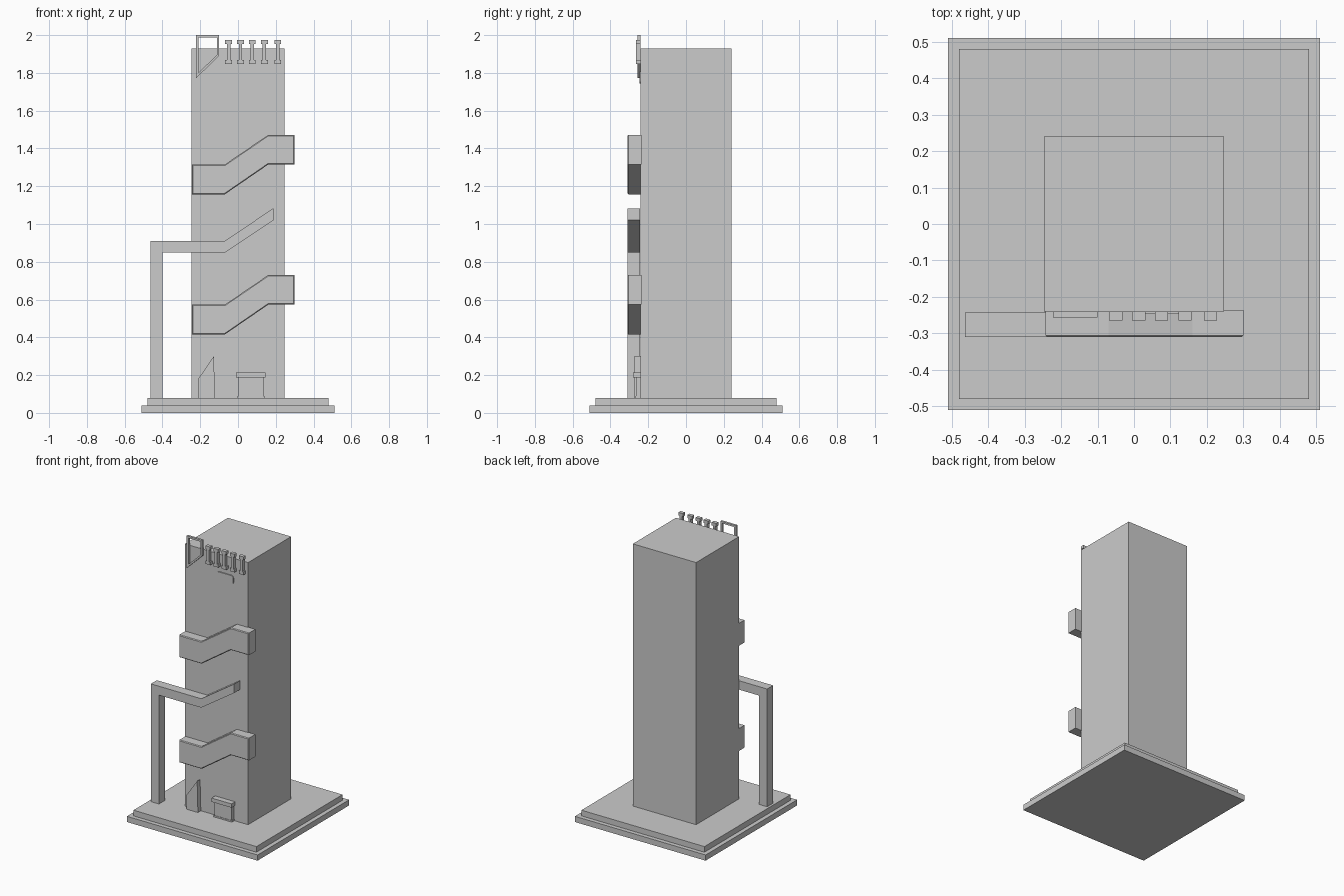
import bpy, bmesh

if "Cube" in bpy.data.objects:
    bpy.data.objects.remove(bpy.data.objects["Cube"])


def finish(name, bm):
    bmesh.ops.recalc_face_normals(bm, faces=bm.faces)
    me = bpy.data.meshes.new(name)
    bm.to_mesh(me)
    bm.free()
    ob = bpy.data.objects.new(name, me)
    bpy.context.collection.objects.link(ob)
    return ob


def box(name, x0, x1, y0, y1, z0, z1):
    return prism(name, [(x0, z0), (x1, z0), (x1, z1), (x0, z1)], y0, y1)


def prism(name, pts, y0, y1, chamfer=0.0):
    """Extrude an XZ profile from y0 (front) to y1, optional chamfered front rim."""
    bm = bmesh.new()
    face = bm.faces.new([bm.verts.new((x, y1, z)) for x, z in pts])
    geo = bmesh.ops.extrude_face_region(bm, geom=[face], use_keep_orig=True)["geom"]
    front = [g for g in geo if isinstance(g, bmesh.types.BMVert)]
    bmesh.ops.translate(bm, verts=front, vec=(0, y0 - y1, 0))
    if chamfer:
        rim = [e for e in bm.edges if all(v in front for v in e.verts)]
        bmesh.ops.bevel(bm, geom=rim, offset=chamfer, segments=1, affect='EDGES')
    return finish(name, bm)


def frame(name, outer, inner, y0, y1):
    """Closed frame between two matching XZ outlines."""
    bm = bmesh.new()
    rings = [[bm.verts.new((x, y, z)) for x, z in pts]
             for pts, y in ((outer, y0), (outer, y1), (inner, y1), (inner, y0))]
    n = len(outer)
    for k in range(4):
        a, b = rings[k], rings[(k + 1) % 4]
        for i in range(n):
            j = (i + 1) % n
            bm.faces.new((a[i], a[j], b[j], b[i]))
    return finish(name, bm)


# Stepped base and tower shaft
box("base_lower", -0.51, 0.51, -0.51, 0.51, 0.0, 0.04)
box("base_upper", -0.48, 0.48, -0.48, 0.48, 0.04, 0.08)
box("tower", -0.247, 0.247, -0.24, 0.24, 0.08, 1.93)

# Two cranked bands wrapping across the front
band = [(-0.243, 0.415), (-0.07, 0.415), (0.16, 0.573), (0.30, 0.573),
        (0.30, 0.73), (0.16, 0.73), (-0.07, 0.573), (-0.243, 0.573)]
for i in range(2):
    prism(f"band_{i + 1}", [(x, z + 0.742 * i) for x, z in band], -0.31, -0.235, 0.005)

# Standing post that bends over and climbs the front
prism("bent_post", [(-0.463, 0.08), (-0.40, 0.08), (-0.40, 0.848), (-0.07, 0.848),
                    (0.187, 1.02), (0.187, 1.083), (-0.07, 0.911), (-0.463, 0.911)],
      -0.31, -0.243)

# Slanted fin and small counter at the foot
prism("slanted_fin", [(-0.212, 0.08), (-0.122, 0.08), (-0.128, 0.30), (-0.212, 0.178)],
      -0.273, -0.24)
box("counter_body", 0.002, 0.135, -0.265, -0.24, 0.09, 0.188)
box("counter_foot", -0.002, 0.139, -0.268, -0.24, 0.078, 0.09)
box("counter_top", -0.01, 0.145, -0.28, -0.24, 0.188, 0.215)

# Open frame at the top left
frame("top_frame",
      [(-0.222, 1.772), (-0.10, 1.89), (-0.10, 2.0), (-0.222, 2.0)],
      [(-0.208, 1.802), (-0.112, 1.895), (-0.112, 1.987), (-0.208, 1.987)],
      -0.256, -0.24)

# Row of small columns with cap and foot, each one profile
half = [(0.018, 1.846), (0.018, 1.867), (0.009, 1.867),
        (0.009, 1.952), (0.018, 1.952), (0.018, 1.974)]
for i, cx in enumerate((-0.05, 0.013, 0.075, 0.14, 0.21)):
    pts = [(cx + x, z) for x, z in half] + [(cx - x, z) for x, z in reversed(half)]
    prism(f"column_{i + 1}", pts, -0.265, -0.24)

# Rounded plaque below the columns
plaque = box("plaque", 0.005, 0.135, -0.247, -0.238, 1.744, 1.807)
bm = bmesh.new()
bm.from_mesh(plaque.data)
corners = [e for e in bm.edges if abs(e.verts[0].co.y - e.verts[1].co.y) > 0.005]
bmesh.ops.bevel(bm, geom=corners, offset=0.016, segments=4, profile=0.5, affect='EDGES')
bm.to_mesh(plaque.data)
bm.free()
